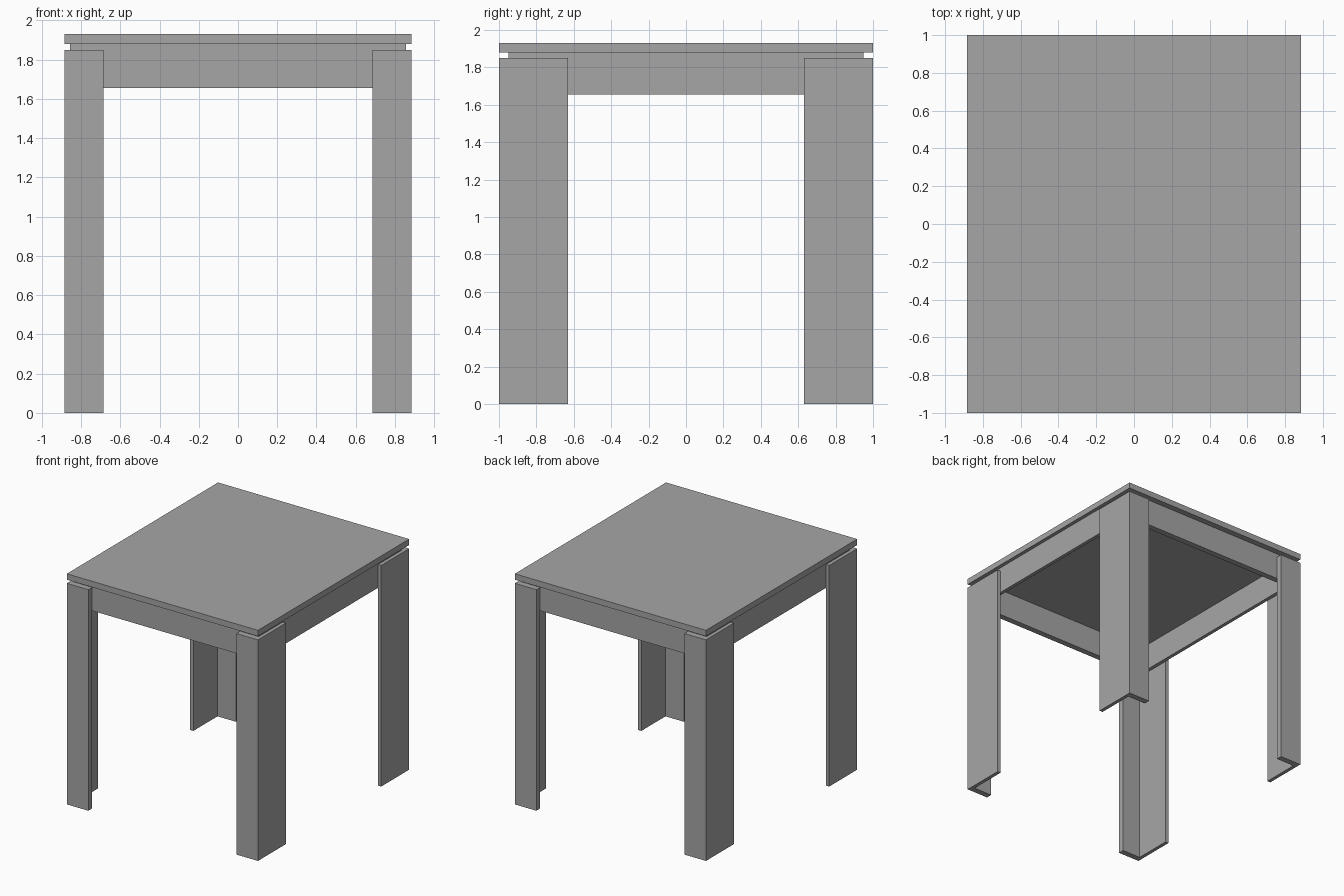
import bpy
import bmesh
from mathutils import Matrix, Vector

default = bpy.data.objects.get("Cube")
if default:
    bpy.data.objects.remove(default, do_unlink=True)

# Overall dimensions
HX, HY, TOP = 0.885, 1.0, 1.93        # half width, half depth, height
TX, TY = 0.03, 0.05                   # board thickness across x and y
LEG_X, LEG_Y, LEG_Z = 0.20, 0.37, 1.85
RAIL_LOW, RAIL_HIGH = 1.655, 1.88

grey = bpy.data.materials.new("plain_grey")
grey.use_nodes = True
colour = (0.38, 0.38, 0.38, 1)
grey.diffuse_color = colour
grey.node_tree.nodes["Principled BSDF"].inputs["Base Color"].default_value = colour


def add_object(name, bm):
    bmesh.ops.recalc_face_normals(bm, faces=bm.faces)
    mesh = bpy.data.meshes.new(name)
    bm.to_mesh(mesh)
    bm.free()
    mesh.materials.append(grey)
    obj = bpy.data.objects.new(name, mesh)
    bpy.context.collection.objects.link(obj)


def box(name, low, high):
    low, high = Vector(low), Vector(high)
    bm = bmesh.new()
    place = Matrix.Translation((low + high) / 2) @ Matrix.Diagonal((*(high - low), 1))
    bmesh.ops.create_cube(bm, size=1, matrix=place)
    add_object(name, bm)


def angle_leg(name, sx, sy):
    # L-shaped section extruded to full leg height
    section = [(HX, HY), (HX - LEG_X, HY), (HX - LEG_X, HY - TY),
               (HX - TX, HY - TY), (HX - TX, HY - LEG_Y), (HX, HY - LEG_Y)]
    bm = bmesh.new()
    base = bm.faces.new([bm.verts.new((x * sx, y * sy, 0)) for x, y in section])
    grown = bmesh.ops.extrude_face_region(bm, geom=[base], use_keep_orig=True)
    verts = [v for v in grown["geom"] if isinstance(v, bmesh.types.BMVert)]
    bmesh.ops.translate(bm, verts=verts, vec=(0, 0, LEG_Z))
    add_object(name, bm)


# Table top
box("table_top", (-HX, -HY, RAIL_HIGH), (HX, HY, TOP))

# Corner legs
for side, sx in (("left", 1), ("right", -1)):
    for end, sy in (("front", -1), ("back", 1)):
        angle_leg(f"{end}_{side}_leg", sx, sy)

# Rails, set just inside the leg boards
rx, ry = HX - TX, HY - TY
for end, y in (("front", -ry), ("back", ry - TY)):
    box(f"{end}_rail", (-rx, y, RAIL_LOW), (rx, y + TY, RAIL_HIGH))
for side, x in (("left", rx - TX), ("right", -rx)):
    box(f"{side}_rail", (x, TY - ry, RAIL_LOW), (x + TX, ry - TY, RAIL_HIGH))
